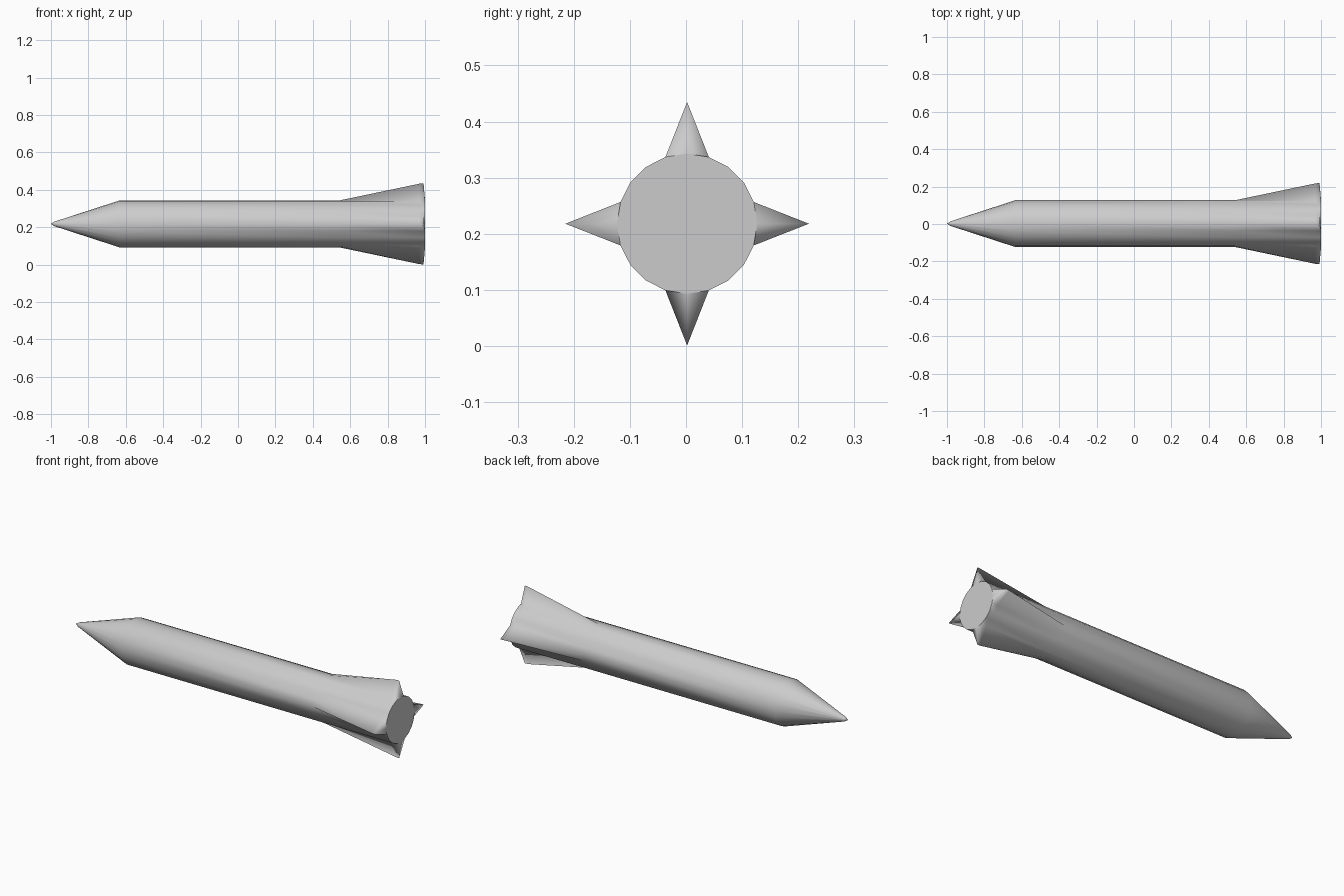
import bpy, bmesh
from math import cos, sin, tau

if "Cube" in bpy.data.objects:
    bpy.data.objects.remove(bpy.data.objects["Cube"])

SIDES = 20
CY, CZ = 0.002, 0.218
# lengthwise profile: x, hull radius, radius at the four fin ridges
PROFILE = [
    (-0.982, 0.012, 0.012),
    (-0.635, 0.125, 0.125),
    (0.54, 0.125, 0.125),
    (0.97, 0.125, 0.215),
    (0.992, 0.125, 0.217),
    (1.0, 0.125, 0.125),
]

bm = bmesh.new()


def ring(x, r, fin_r):
    verts = []
    for i in range(SIDES):
        rad = fin_r if i % 5 == 0 else r
        a = tau * i / SIDES
        verts.append(bm.verts.new((x, CY + rad * cos(a), CZ + rad * sin(a))))
    return verts


# hull with fins drawn out of every fifth edge line
rings = [ring(*p) for p in PROFILE]
for a, b in zip(rings, rings[1:]):
    for i in range(SIDES):
        j = (i + 1) % SIDES
        bm.faces.new((a[i], a[j], b[j], b[i]))

# pointed nose
tip = bm.verts.new((-1.0, CY, CZ))
for i in range(SIDES):
    bm.faces.new((tip, rings[0][(i + 1) % SIDES], rings[0][i]))

# flat tail cap
cap = bm.faces.new(rings[-1])
bmesh.ops.recalc_face_normals(bm, faces=bm.faces[:])
for f in bm.faces:
    f.smooth = f is not cap and f != cap
for e in cap.edges:
    e.smooth = False

mesh = bpy.data.meshes.new("finned_rocket_body")
bm.to_mesh(mesh)
bm.free()
bpy.context.collection.objects.link(bpy.data.objects.new("finned_rocket_body", mesh))
